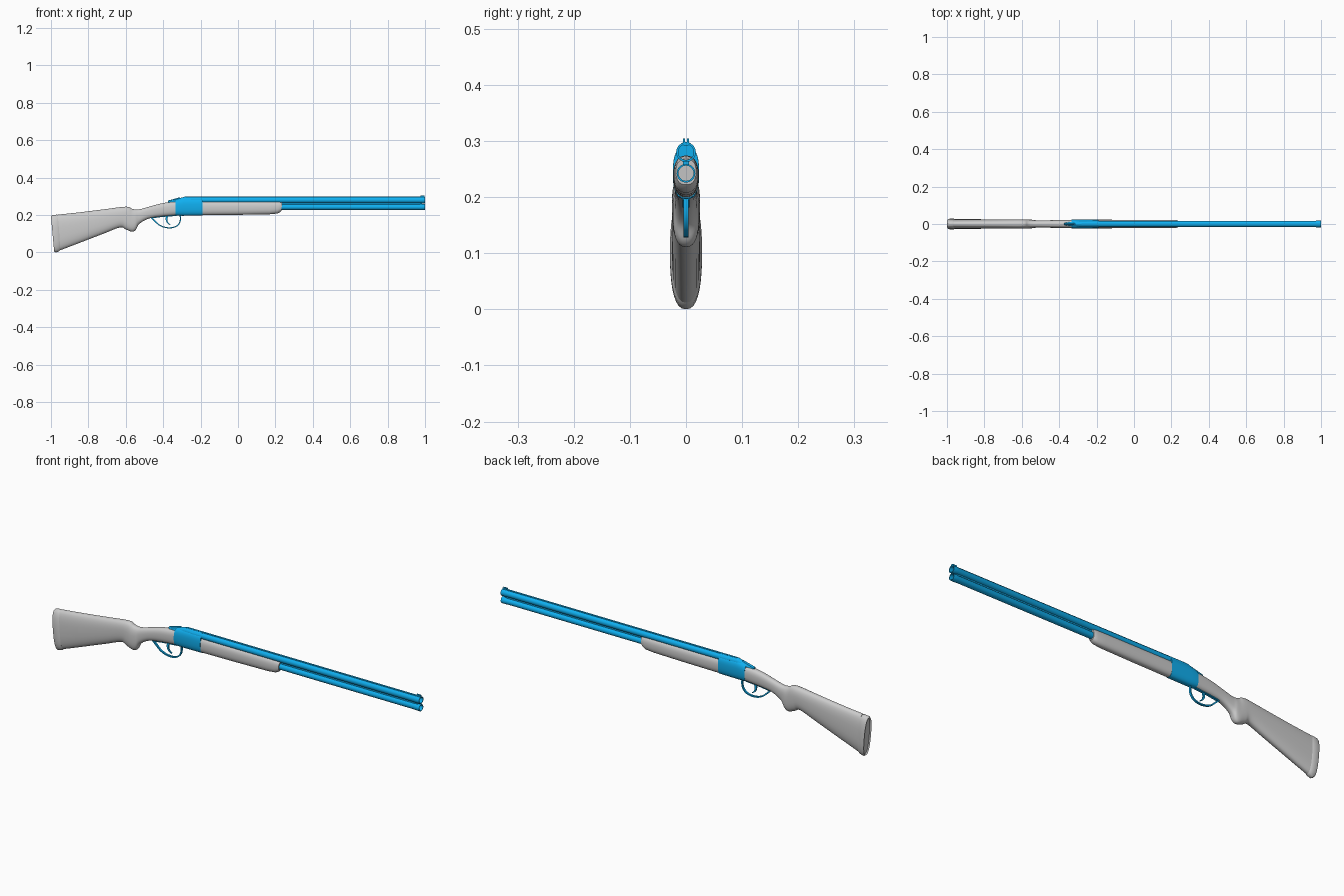
import bpy, bmesh, math

if "Cube" in bpy.data.objects:
    bpy.data.objects.remove(bpy.data.objects["Cube"])

blue = bpy.data.materials.new("blue_metal")
blue.diffuse_color = (0.005, 0.43, 0.87, 1)
blue.use_nodes = True
blue.node_tree.nodes["Principled BSDF"].inputs["Base Color"].default_value = blue.diffuse_color


def finish(name, bm, mat=None, angle=35):
    bmesh.ops.recalc_face_normals(bm, faces=bm.faces)
    me = bpy.data.meshes.new(name)
    bm.to_mesh(me)
    bm.free()
    ob = bpy.data.objects.new(name, me)
    bpy.context.collection.objects.link(ob)
    if mat:
        me.materials.append(mat)
    bpy.ops.object.select_all(action='DESELECT')
    ob.select_set(True)
    bpy.context.view_layer.objects.active = ob
    bpy.ops.object.shade_smooth_by_angle(angle=math.radians(angle))
    return ob


def spline(pts, steps):
    """Catmull-Rom interpolation of tuples."""
    out = []
    for i in range(len(pts) - 1):
        p0, p1, p2 = pts[max(i - 1, 0)], pts[i], pts[i + 1]
        p3 = pts[min(i + 2, len(pts) - 1)]
        for s in range(steps):
            t = s / steps
            out.append(tuple(0.5 * (2 * b + (c - a) * t + (2 * a - 5 * b + 4 * c - d) * t * t
                                    + (3 * b - a - 3 * c + d) * t ** 3)
                             for a, b, c, d in zip(p0, p1, p2, p3)))
    return out + [pts[-1]]


def bridge(bm, rings, closed=False):
    n = len(rings[0])
    pairs = list(zip(rings, rings[1:])) + ([(rings[-1], rings[0])] if closed else [])
    for a, b in pairs:
        for i in range(n):
            j = (i + 1) % n
            bm.faces.new((a[i], a[j], b[j], b[i]))
    if not closed:
        bm.faces.new(rings[0])
        bm.faces.new(rings[-1])


def loft(name, sections, mat=None, power=2.5, n=32):
    """Sections: top x, top z, bottom x, bottom z, half width."""
    bm = bmesh.new()
    rings = []
    for xt, zt, xb, zb, w in sections:
        ring = []
        for i in range(n):
            a = 2 * math.pi * i / n
            c, s = math.cos(a), math.sin(a)
            y = w * math.copysign(abs(c) ** (2 / power), c)
            k = 0.5 + 0.5 * math.copysign(abs(s) ** (2 / power), s)
            ring.append(bm.verts.new((xb + (xt - xb) * k, y, zb + (zt - zb) * k)))
        rings.append(ring)
    bridge(bm, rings)
    return finish(name, bm, mat)


def tube(name, x0, x1, z, r, bore, n=32):
    bm = bmesh.new()
    prof = [(x0, r), (x1 - .03, r), (x1 - .026, r + .001), (x1, r + .001), (x1, bore), (x0, bore)]
    rings = [[bm.verts.new((x, q * math.cos(2 * math.pi * i / n), z + q * math.sin(2 * math.pi * i / n)))
              for i in range(n)] for x, q in prof]
    bridge(bm, rings, True)
    return finish(name, bm, blue)


def strip(name, path, w):
    """Flat bar following (x, z, thickness) points."""
    bm = bmesh.new()
    rings = []
    for i, (x, z, t) in enumerate(path):
        a, b = path[max(i - 1, 0)], path[min(i + 1, len(path) - 1)]
        dx, dz = b[0] - a[0], b[1] - a[1]
        l = math.hypot(dx, dz)
        nx, nz = -dz / l * t / 2, dx / l * t / 2
        rings.append([bm.verts.new((x + s * nx, y, z + s * nz))
                      for s, y in ((1, w), (1, -w), (-1, -w), (-1, w))])
    bridge(bm, rings)
    return finish(name, bm, blue)


def box(name, x0, x1, y0, y1, z0, z1):
    bm = bmesh.new()
    bmesh.ops.create_cube(bm, size=1)
    for v in bm.verts:
        v.co = ((x0 + x1) / 2 + v.co.x * (x1 - x0), (y0 + y1) / 2 + v.co.y * (y1 - y0),
                (z0 + z1) / 2 + v.co.z * (z1 - z0))
    return finish(name, bm, blue)


# Wooden stock with comb, pistol grip and wrist
loft("stock", spline([
    (-.965, .202, -.955, .010, .0255),
    (-.85, .214, -.85, .050, .0255),
    (-.72, .230, -.72, .100, .025),
    (-.62, .243, -.63, .134, .025),
    (-.585, .243, -.60, .123, .025),
    (-.567, .234, -.567, .111, .024),
    (-.550, .230, -.547, .120, .023),
    (-.525, .231, -.528, .152, .020),
    (-.47, .246, -.48, .180, .0195),
    (-.41, .262, -.41, .192, .021),
    (-.33, .274, -.33, .199, .0225)], 5))

# Recoil pad on the butt
loft("butt_pad", [
    (-.992, .188, -.978, .012, .022),
    (-1.0, .193, -.983, .005, .0265),
    (-.994, .199, -.975, 0, .0285),
    (-.970, .202, -.957, .005, .0285),
    (-.962, .200, -.950, .012, .0255)])

# Receiver body, its sloping top and the tang
loft("receiver", [
    (-.335, .277, -.335, .198, .0228),
    (-.325, .284, -.325, .197, .0235),
    (-.285, .290, -.30, .196, .0235),
    (-.19, .290, -.19, .197, .0232)], blue, 2.6)
loft("receiver_top", [
    (-.375, .273, -.365, .255, .006),
    (-.335, .283, -.335, .25, .012),
    (-.285, .298, -.285, .25, .0168),
    (-.19, .298, -.19, .25, .0168)], blue, 2.2)
loft("top_lever", [
    (-.375, .277, -.375, .268, .005),
    (-.35, .284, -.35, .268, .005),
    (-.31, .295, -.31, .275, .004)], blue)

# Fore-end under the barrels
loft("fore_end", [
    (-.19, .274, -.19, .199, .0228),
    (.0, .274, .0, .201, .0226),
    (.17, .274, .17, .204, .0222),
    (.215, .273, .21, .208, .0215),
    (.230, .271, .225, .215, .020),
    (.236, .268, .232, .222, .018)], None, 2.4)

# Over-and-under barrels with joining rib
tube("upper_barrel", -.25, 1, .280, .0165, .0138)
tube("lower_barrel", 0, 1, .2425, .0155, .0135)
box("middle_rib", 0, .985, -.005, .005, .256, .266)

# Sighting rib with rear and front ears
box("top_rib", -.28, .998, -.0045, .0045, .292, .2985)
for side in (-1, 1):
    y0, y1 = sorted((side * .002, side * .0055))
    box("front_sight_ear", .975, .998, y0, y1, .296, .304)

# Trigger guard, trigger and lower tang
strip("trigger_guard", spline([
    (-.462, .184, .006), (-.445, .168, .007), (-.42, .146, .006), (-.39, .134, .006),
    (-.355, .132, .006), (-.325, .143, .006), (-.309, .168, .006), (-.309, .205, .007)], 4), .0048)
strip("trigger", spline([
    (-.375, .205, .012), (-.382, .18, .010), (-.377, .16, .007), (-.362, .147, .004)], 4), .0035)
strip("lower_tang", [(-.465, .184, .006), (-.41, .192, .006), (-.33, .198, .006)], .006)
